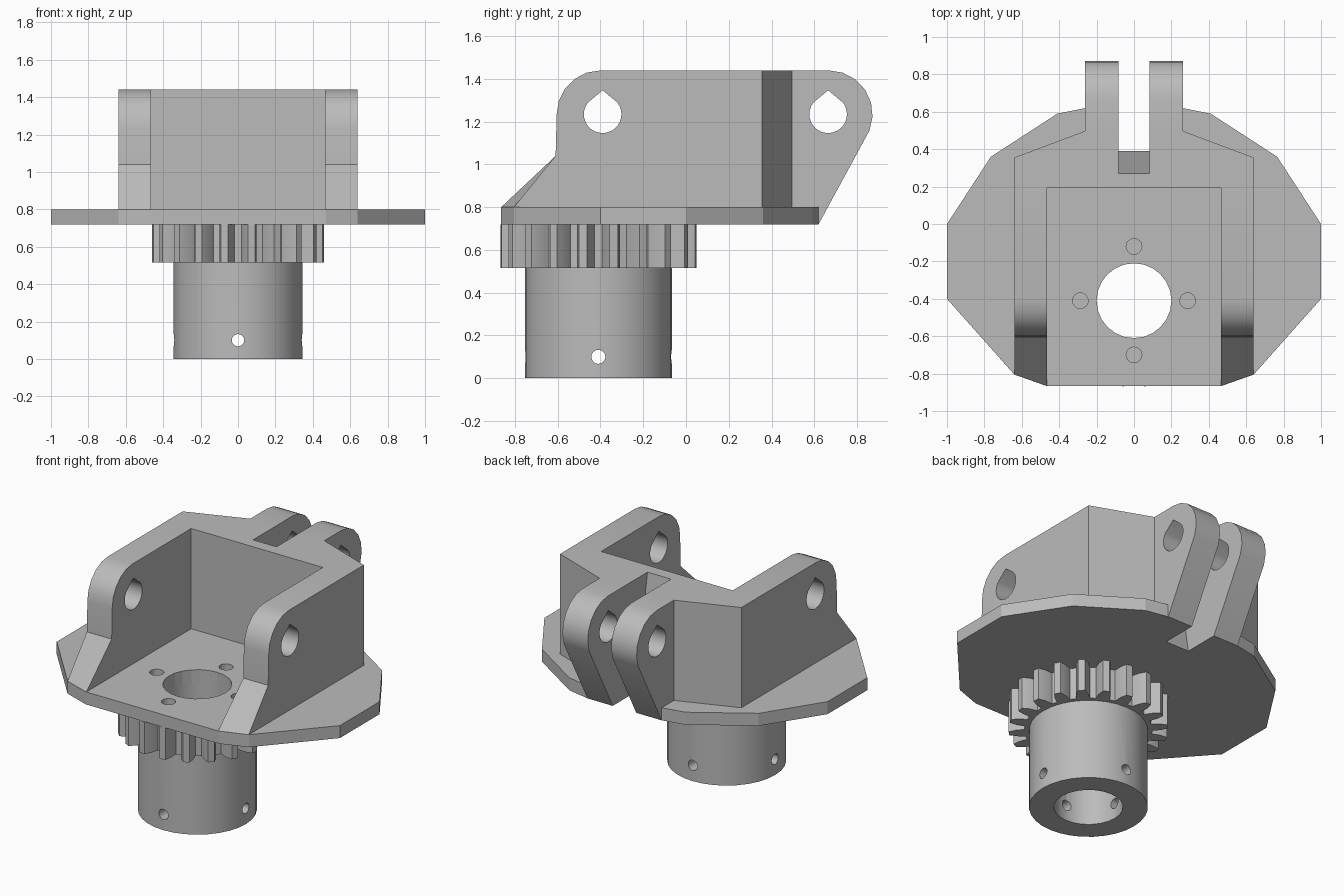
import bpy, bmesh, math
from mathutils import Vector

if "Cube" in bpy.data.objects:
    bpy.data.objects.remove(bpy.data.objects["Cube"], do_unlink=True)

GREY = (0.5, 0.5, 0.5, 1)
mat = bpy.data.materials.new("plain grey")
mat.use_nodes = True
mat.diffuse_color = GREY
mat.node_tree.nodes["Principled BSDF"].inputs["Base Color"].default_value = GREY

HUB_Y = -0.41           # axis of the hub and gear
TOP, FLOOR, UNDER = 1.44, 0.8, 0.72
PIVOT_Z = 1.235


def prism(name, outline, axis, low, high):
    """Extrude a 2D outline along x (y,z), y (x,z) or z (x,y)."""
    place = {"x": lambda p, d: (d, p[0], p[1]),
             "y": lambda p, d: (p[0], d, p[1]),
             "z": lambda p, d: (p[0], p[1], d)}[axis]
    bm = bmesh.new()
    rings = [[bm.verts.new(place(p, d)) for p in outline] for d in (low, high)]
    n = len(outline)
    bm.faces.new(rings[0])
    bm.faces.new(rings[1])
    for i in range(n):
        j = (i + 1) % n
        bm.faces.new((rings[0][i], rings[0][j], rings[1][j], rings[1][i]))
    bmesh.ops.recalc_face_normals(bm, faces=bm.faces)
    mesh = bpy.data.meshes.new(name)
    bm.to_mesh(mesh)
    bm.free()
    mesh.materials.append(mat)
    obj = bpy.data.objects.new(name, mesh)
    bpy.context.collection.objects.link(obj)
    return obj


def arc(cx, cy, r, start, end, steps):
    angles = [math.radians(start + (end - start) * i / steps) for i in range(steps + 1)]
    return [(cx + r * math.cos(a), cy + r * math.sin(a)) for a in angles]


def circle(cx, cy, r, sides):
    return arc(cx, cy, r, 0, 360, sides)[:-1]


def mirrored(half):
    return half + [(-x, y) for x, y in reversed(half)]


def activate(obj):
    bpy.ops.object.select_all(action="DESELECT")
    obj.select_set(True)
    bpy.context.view_layer.objects.active = obj


def cut(obj, cutters):
    activate(obj)
    for cutter in cutters:
        mod = obj.modifiers.new("cut", "BOOLEAN")
        mod.operation, mod.solver, mod.object = "DIFFERENCE", "EXACT", cutter
        bpy.ops.object.modifier_apply(modifier=mod.name)


def smooth(obj):
    activate(obj)
    bpy.ops.object.shade_smooth_by_angle(angle=math.radians(30))


# Cutters
bore = prism("bore_cutter", circle(0, HUB_Y, 0.2, 24), "z", -0.1, 0.9)
slot = prism("slot_cutter", [(0.26, 1.5), (1, 1.5), (1, 0.66), (0.4, 0.66)], "x", -0.083, 0.083)
pin_x = prism("pin_cutter_x", circle(HUB_Y, 0.1, 0.033, 16), "x", -0.5, 0.5)
pin_y = prism("pin_cutter_y", circle(0, 0.1, 0.033, 16), "y", -0.95, 0.1)
screws = [prism("screw_cutter", circle(0.287 * dx, HUB_Y + 0.29 * dy, 0.042, 16), "z", 0.6, 0.9)
          for dx, dy in ((1, 0), (-1, 0), (0, 1), (0, -1))]


def teardrop(y):
    shape = arc(y, PIVOT_Z, 0.088, 142, 398, 20) + [(y, PIVOT_Z + 0.112)]
    return prism("pivot_cutter", shape, "x", -0.8, 0.8)


arm_pivot, lug_pivot = teardrop(-0.39), teardrop(0.665)

# Faceted mounting plate
plate = prism("mounting_plate", mirrored([
    (0.47, -0.865), (0.64, -0.805), (1, -0.4), (1, 0),
    (0.765, 0.36), (0.41, 0.59), (0.26, 0.62)]), "z", UNDER, FLOOR)
cut(plate, [bore, slot] + screws)

# Back wall of the yoke
wall = prism("back_wall", mirrored([(0.64, 0.192), (0.64, 0.355), (0.262, 0.497)]),
             "z", FLOOR, TOP)
cut(wall, [slot])

# Side arms and rear hinge lugs
arm_profile = ([(0.192, FLOOR), (0.192, TOP)]
               + arc(-0.4, PIVOT_Z, 0.205, 90, 180, 5)
               + [(-0.61, 1.04), (-0.865, FLOOR)])
lug_profile = ([(0.497, FLOOR), (0.62, UNDER)]
               + arc(0.668, PIVOT_Z, 0.205, -22, 90, 6) + [(0.497, TOP)])
for side, sign in (("left", 1), ("right", -1)):
    arm = prism(side + "_arm", arm_profile, "x", *sorted((0.465 * sign, 0.64 * sign)))
    for v in arm.data.vertices:
        if v.co.y < -0.85 and abs(v.co.x) > 0.6:
            v.co.y = -0.805     # the foot follows the plate edge
    cut(arm, [arm_pivot])
    smooth(arm)
    lug = prism(side + "_hinge_lug", lug_profile, "x", *sorted((0.083 * sign, 0.262 * sign)))
    cut(lug, [lug_pivot])
    smooth(lug)

# Spur gear
TEETH = 20
gear_outline = []
for i in range(TEETH):
    middle = 360 / TEETH * (i + 0.5)
    for offset, radius in ((-6.3, 0.37), (-4.8, 0.42), (-2.4, 0.462),
                           (2.4, 0.462), (4.8, 0.42), (6.3, 0.37)):
        a = math.radians(middle + offset)
        gear_outline.append((radius * math.cos(a), HUB_Y + radius * math.sin(a)))
gear = prism("gear", gear_outline, "z", 0.515, UNDER)
cut(gear, [bore] + screws)
smooth(gear)

# Hub sleeve with radial pin holes
hub = prism("hub_sleeve", circle(0, HUB_Y, 0.344, 32), "z", 0, 0.515)
cut(hub, [bore, pin_x, pin_y])
smooth(hub)

for cutter in [bore, slot, pin_x, pin_y, arm_pivot, lug_pivot] + screws:
    bpy.data.objects.remove(cutter, do_unlink=True)
